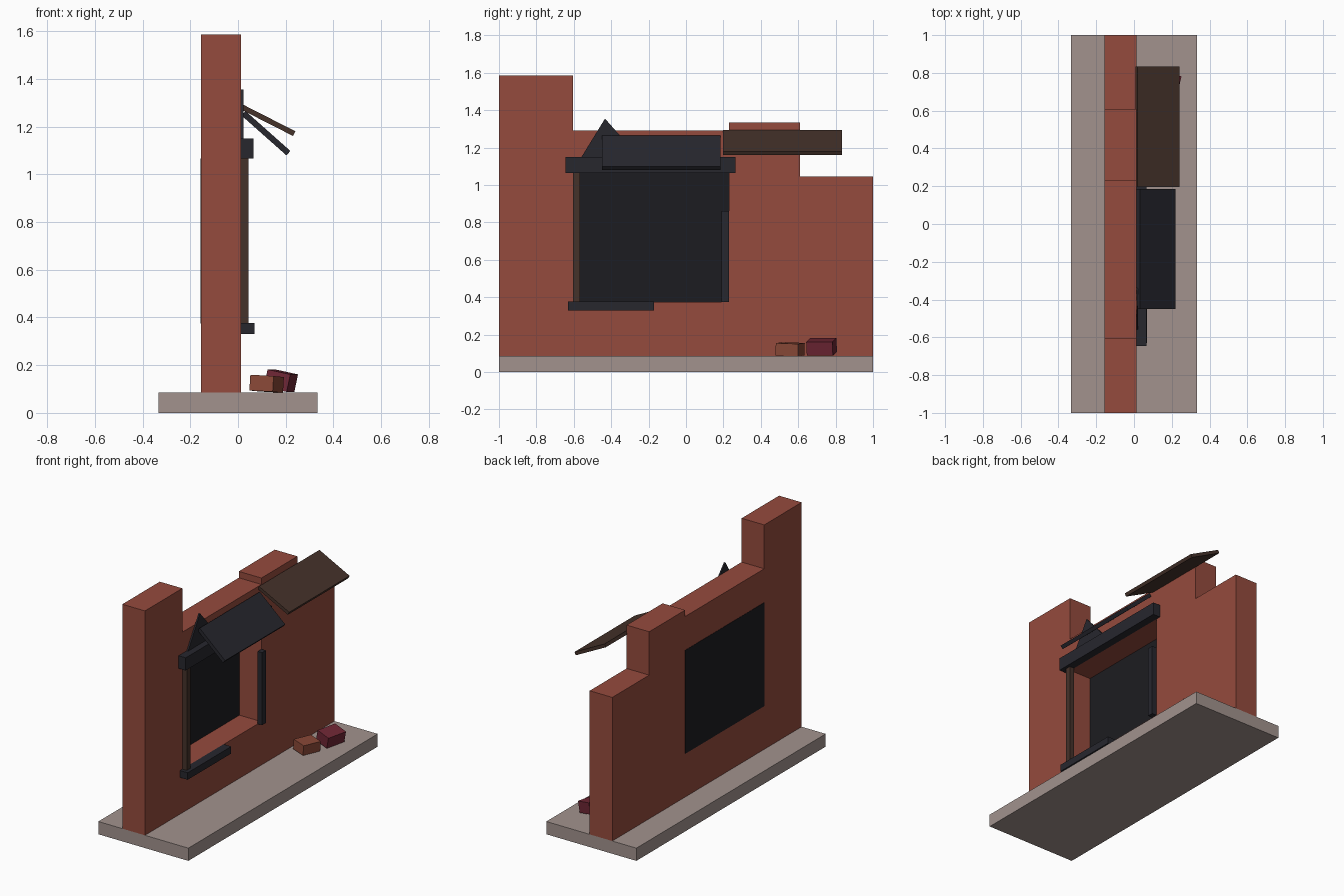
import bpy, bmesh
from math import radians
from mathutils import Vector

if "Cube" in bpy.data.objects:
    bpy.data.objects.remove(bpy.data.objects["Cube"])


def material(name, rgb):
    m = bpy.data.materials.new(name)
    m.diffuse_color = (*rgb, 1)
    m.use_nodes = True
    m.node_tree.nodes["Principled BSDF"].inputs["Base Color"].default_value = m.diffuse_color
    return m


BRICK = material("brick_red", (0.30, 0.07, 0.047))
STONE = material("pale_stone", (0.36, 0.29, 0.27))
DARK = material("dark_slate", (0.02, 0.02, 0.027))
BLACK = material("black_void", (0.012, 0.012, 0.015))
BROWN = material("dark_wood", (0.06, 0.032, 0.023))
ORANGE = material("orange_brick", (0.25, 0.065, 0.038))
CRIMSON = material("crimson_brick", (0.16, 0.02, 0.035))


def finish(bm, name, mat):
    bmesh.ops.recalc_face_normals(bm, faces=bm.faces)
    me = bpy.data.meshes.new(name)
    bm.to_mesh(me)
    bm.free()
    ob = bpy.data.objects.new(name, me)
    bpy.context.collection.objects.link(ob)
    if mat:
        me.materials.append(mat)
    return ob


def block(name, size, loc, mat, rot=(0, 0, 0)):
    bm = bmesh.new()
    bmesh.ops.create_cube(bm, size=1)
    bmesh.ops.scale(bm, vec=size, verts=bm.verts)
    ob = finish(bm, name, mat)
    ob.location = loc
    ob.rotation_euler = [radians(a) for a in rot]
    return ob


def span(name, x, y, z, mat):
    lo, hi = Vector((x[0], y[0], z[0])), Vector((x[1], y[1], z[1]))
    return block(name, hi - lo, (lo + hi) / 2, mat)


def slab(name, profile, x0, x1, mat):
    # y-z outline extruded along x
    bm = bmesh.new()
    face = bm.faces.new([bm.verts.new((x0, y, z)) for y, z in profile])
    ext = bmesh.ops.extrude_face_region(bm, geom=[face])
    moved = [v for v in ext["geom"] if isinstance(v, bmesh.types.BMVert)]
    bmesh.ops.translate(bm, vec=(x1 - x0, 0, 0), verts=moved)
    return finish(bm, name, mat)


# Base and stepped ruined wall
BACK, FRONT = -0.155, 0.012
span("base", (-0.333, 0.333), (-1, 1), (0, 0.085), STONE)
wall = slab("wall", [(-1, 0.085), (1, 0.085), (1, 1.045), (0.61, 1.045),
                     (0.61, 1.335), (0.23, 1.335), (0.23, 1.292),
                     (-0.605, 1.292), (-0.605, 1.585), (-1, 1.585)],
            BACK, FRONT, BRICK)

# Window opening
cutter = span("opening_cutter", (-0.4, 0.3), (-0.605, 0.23), (0.375, 1.067), BRICK)
cutter.hide_render = True
cutter.hide_viewport = True
cut = wall.modifiers.new("opening", "BOOLEAN")
cut.operation = "DIFFERENCE"
cut.solver = "EXACT"
cut.object = cutter
span("window_backing", (-0.157, -0.150), (-0.605, 0.23), (0.375, 1.067), BLACK)

# Broken window frame
span("lintel", (FRONT, 0.065), (-0.645, 0.265), (1.065, 1.15), DARK)
span("sill", (FRONT, 0.069), (-0.63, -0.17), (0.33, 0.377), DARK)
span("left_jamb", (FRONT, 0.045), (-0.605, -0.567), (0.375, 1.067), BROWN)
span("right_jamb", (FRONT, 0.045), (0.19, 0.23), (0.375, 0.86), DARK)
slab("pediment_shard", [(-0.56, 1.148), (-0.25, 1.148), (-0.433, 1.355)],
     FRONT, 0.022, DARK)

# Sloping awning boards
block("slate_awning", (0.252, 0.635, 0.025), (0.117, -0.132, 1.172), DARK, (0, 41.6, 0))
block("wood_awning", (0.25, 0.638, 0.022), (0.124, 0.516, 1.227), BROWN, (0, 27, 0))

# Fallen bricks
block("fallen_brick_small", (0.104, 0.127, 0.066), (0.12, 0.557, 0.122), ORANGE, (-2, 3, -20))
block("fallen_brick_large", (0.10, 0.143, 0.075), (0.18, 0.725, 0.135), CRIMSON, (0, 12, -13))
